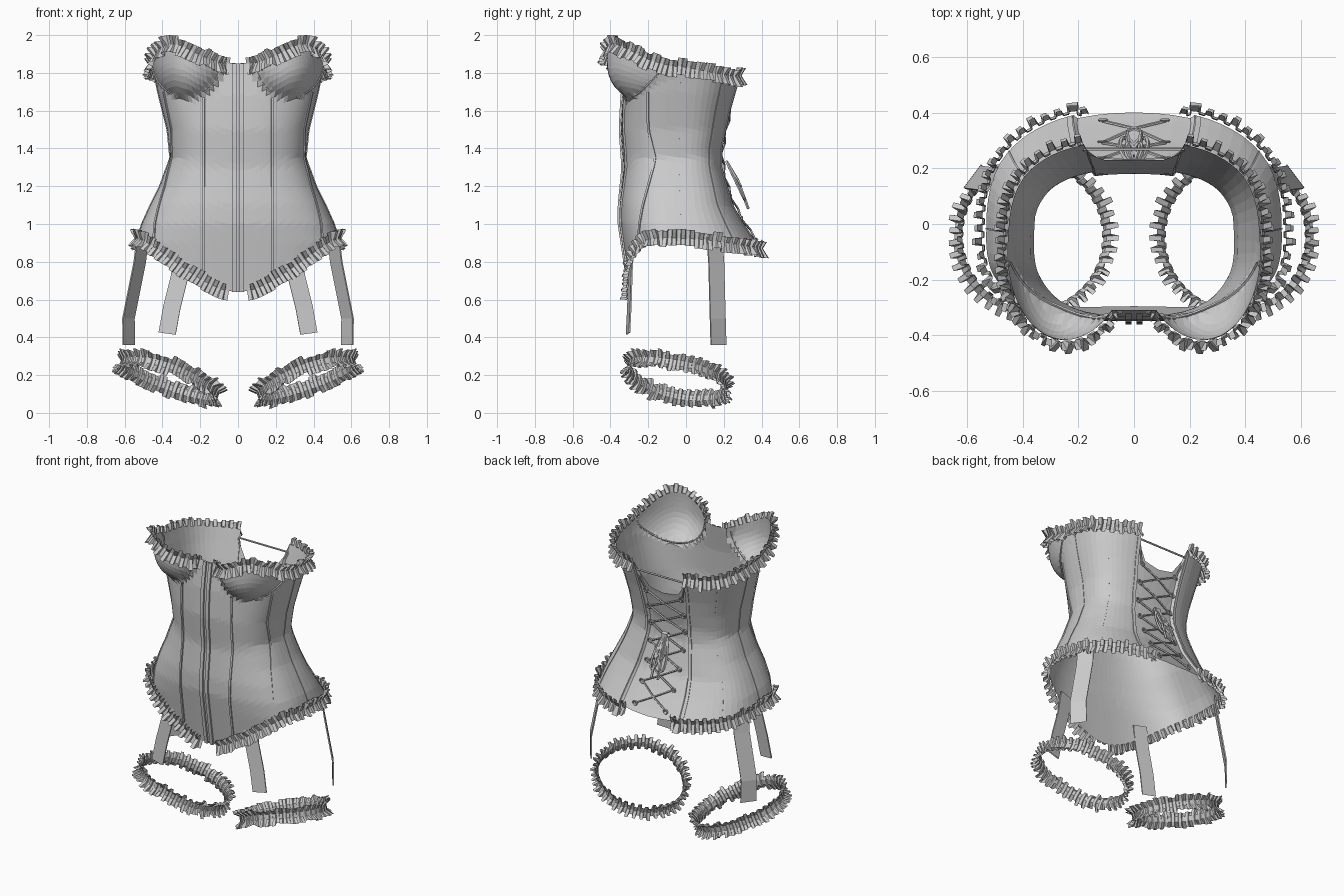
import bpy, math, random
from mathutils import Vector

random.seed(4)
if "Cube" in bpy.data.objects:
    bpy.data.objects.remove(bpy.data.objects["Cube"])

grey = bpy.data.materials.new("plain grey")
grey.use_nodes = True
grey.diffuse_color = (0.6, 0.6, 0.6, 1)
grey.node_tree.nodes["Principled BSDF"].inputs["Base Color"].default_value = (0.6, 0.6, 0.6, 1)

Z = Vector((0, 0, 1))
BACKWARD = Vector((0, 1, 0))
MID_Y = -0.06
ROUND = 0.77
FRONT_ROUND = 0.8
BACK_ROUND = 0.68
BACK_EDGE = 162

# Body measurements by height, and edge heights by angle from the front centre
WIDTH = [(.6, .5), (.8, .53), (.9, .54), (1, .51), (1.1, .465), (1.2, .415), (1.35, .36),
         (1.5, .375), (1.7, .425), (1.85, .455), (2, .475)]
FRONT = [(.6, -.29), (.8, -.32), (1, -.35), (1.1, -.35), (1.3, -.33), (1.5, -.345), (1.68, -.335), (1.85, -.31)]
BACK = [(.85, .425), (.9, .385), (1, .315), (1.1, .255), (1.3, .195), (1.4, .195), (1.6, .24), (1.8, .3)]
TOP = [(0, 1.85), (8, 1.86), (18, 1.9), (30, 1.95), (42, 1.96), (55, 1.93), (70, 1.88),
       (90, 1.84), (110, 1.81), (135, 1.79), (BACK_EDGE, 1.79), (165, 1.64), (180, 1.61)]
BOTTOM = [(0, .64), (5, .65), (15, .7), (30, .785), (45, .86), (60, .91), (80, .93),
          (100, .92), (130, .89), (180, .86)]
SIDE_LINE = [(.88, 50), (1.1, 60), (1.35, 73), (1.5, 66), (1.7, 64)]


def look_up(table, k):
    if k <= table[0][0]:
        return table[0][1]
    for (k0, v0), (k1, v1) in zip(table, table[1:]):
        if k <= k1:
            return v0 + (v1 - v0) * (k - k0) / (k1 - k0)
    return table[-1][1]


def surface(deg, z):
    """Point on the left half of the body, with the bust cup pushed forward."""
    s, c = math.sin(math.radians(deg)), math.cos(math.radians(deg))
    x = look_up(WIDTH, z) * abs(s) ** ROUND
    if c > 0:
        y = MID_Y - c ** FRONT_ROUND * (MID_Y - look_up(FRONT, z))
        dz = (z - 1.86) / (0.19 if z < 1.86 else 0.4)
        d = ((x - .27) / .19) ** 2 + dz * dz
        bump = 0.13 * max(0, 1 - d) ** 0.75
        y -= bump
        x += bump * 0.15
    else:
        y = MID_Y + abs(c) ** BACK_ROUND * (look_up(BACK, z) - MID_Y)
    if deg > BACK_EDGE + 1:
        y -= 0.015
    return Vector((x, y, z))


def angle_at(x, z):
    """Angle from the front centre that gives a sideways distance."""
    return math.degrees(math.asin(min(1, (x / look_up(WIDTH, z)) ** (1 / ROUND))))


def sheet(name, rows, ring=False):
    """Grid of quads from rows of points, mirrored to the other side."""
    n, m = len(rows), len(rows[0])
    faces = []
    for i in range(n - 1):
        for j in range(m if ring else m - 1):
            l = (j + 1) % m
            faces.append((i * m + j, (i + 1) * m + j, (i + 1) * m + l, i * m + l))
    mesh = bpy.data.meshes.new(name)
    mesh.from_pydata([p for row in rows for p in row], [], faces)
    mesh.materials.append(grey)
    obj = bpy.data.objects.new(name, mesh)
    bpy.context.collection.objects.link(obj)
    mirror = obj.modifiers.new("mirror", 'MIRROR')
    mirror.merge_threshold = 0.0005


def resample(pts, n):
    """Even spacing along a path."""
    lengths = [0]
    for a, b in zip(pts, pts[1:]):
        lengths.append(lengths[-1] + (b - a).length)
    out, i = [], 0
    for k in range(n):
        d = lengths[-1] * k / (n - 1)
        while i < len(pts) - 2 and lengths[i + 1] < d:
            i += 1
        f = (d - lengths[i]) / max(lengths[i + 1] - lengths[i], 1e-9)
        out.append(pts[i].lerp(pts[i + 1], f))
    return out


def frames(pts, up):
    """Point, outward and upward directions along a path."""
    result = []
    for i, p in enumerate(pts):
        tangent = (pts[min(i + 1, len(pts) - 1)] - pts[max(i - 1, 0)]).normalized()
        out = tangent.cross(up).normalized()
        result.append((p, out, out.cross(tangent)))
    return result


def tube(name, pts, r, up=Z, sides=5):
    turns = [2 * math.pi * i / sides for i in range(sides)]
    sheet(name, [[p + o * r * math.cos(a) + u * r * math.sin(a) for a in turns]
                 for p, o, u in frames(pts, up)], ring=True)


def ruffle(name, pts, profile, up=Z, pitch=0.046):
    """Square box pleats; the profile lists height, flare and pleat depth."""
    length = sum((b - a).length for a, b in zip(pts, pts[1:]))
    path = resample(pts, 4 * int(length / pitch) + 1)
    rows, jitter, lift = [], 1, 0
    for i, (p, o, u) in enumerate(frames(path, up)):
        if i % 4 == 0:
            jitter, lift = random.uniform(.5, 1.3), random.uniform(-.01, .01)
        wave = jitter if i % 4 > 1 else -0.5
        along = u.cross(o) * (pitch * 0.09 if i % 2 else -pitch * 0.09)
        rows.append([p + along + u * (h + (lift if depth > .01 else 0)) + o * (flare + depth * wave)
                     for h, flare, depth in profile])
    sheet(name, rows)


# Corset body
ROWS = 34
COLUMNS = list(range(0, 78, 3)) + list(range(78, 160, 6)) + [BACK_EDGE, 163.5, 170, 175, 180]
sheet("corset_body", [[surface(t, look_up(BOTTOM, t) + (look_up(TOP, t) - look_up(BOTTOM, t)) * v / ROWS)
                       for v in range(ROWS + 1)] for t in COLUMNS])


# Ruffles on the top and bottom edges
def edge(table, end):
    angles = [3 + i * (end - 3) / 120 for i in range(121)]
    return [surface(t, look_up(table, t)) for t in angles]


ruffle("top_ruffle", edge(TOP, BACK_EDGE), [(-.055, .028, .02), (-.005, .006, .006), (.035, .02, .02)])
ruffle("bottom_ruffle", edge(BOTTOM, 168), [(-.045, .026, .02), (0, .008, .006), (.04, .018, .018)])


# Raised seams, front busk and back facings
def seam(name, angle, low, high, width, height):
    rows = []
    for i in range(31):
        z = low + (high - low) * i / 30
        t = angle(z)
        p = surface(t, z)
        side = (surface(t + 1, z) - surface(t - 1, z) if t > 5 else Vector((1, 0, 0))).normalized()
        out = side.cross(Z)
        rows.append([p + side * s * width + out * h for s, h in
                     ((-1, .001), (-1, height), (1, height), (1, .001))])
    sheet(name, rows)


seam("front_seam", lambda z: angle_at(.18, z), .74, 1.67, .006, .01)
seam("front_side_seam", lambda z: look_up(SIDE_LINE, z), .9, 1.7, .006, .007)
seam("side_seam", lambda z: 92, .93, 1.83, .003, .004)
seam("back_side_seam", lambda z: 128, .9, 1.78, .003, .004)
seam("back_facing", lambda z: BACK_EDGE - 1.5, .88, 1.78, .01, .006)
seam("front_busk", lambda z: angle_at(.02, z), .64, 1.85, .011, .012)

# Wire under each cup
arc = []
for i in range(21):
    a = math.pi * (1 + i / 20)
    z = 1.86 + .19 * math.sin(a)
    arc.append(surface(angle_at(.27 + .18 * math.cos(a), z), z) + Vector((0, -.002, 0)))
tube("cup_wire", arc, .006, BACKWARD)

# Back lacing with eyelets
HOLES = 7
holes = []
for i in range(HOLES):
    z = 1.6 - i * .115
    holes.append(surface(180 - angle_at(.13 - .003 * i, z), z) + Vector((0, .01, 0)))
for i, h in enumerate(holes):
    loop = [h + Vector((.014 * math.cos(a), .004, .014 * math.sin(a)))
            for a in [math.pi * k / 4 for k in range(9)]]
    tube("eyelet_%d" % (i + 1), loop, .005, BACKWARD, 4)
    if i < HOLES - 1:
        end = holes[i + 1] * Vector((-1, 1, 1))
        tube("lace_%d" % (i + 1), [h, (h + end) / 2 + Vector((0, .012, 0)), end], .006)
top_hole = surface(BACK_EDGE - 1, 1.74)
tube("top_lace", [top_hole, top_hole * Vector((0, 1, 1))], .006)
tube("upper_lace", [top_hole, holes[0]], .006)

# Bow hanging at the waist
knot = Vector((0, .215, 1.33))


def bow_loop(name, wide, out, drop):
    pts = []
    for i in range(17):
        a = 2 * math.pi * i / 16
        reach = (1 - math.cos(a)) / 2
        pts.append(knot + Vector((wide * (reach + .8 * math.sin(a)), out * reach, -drop * reach)))
    tube(name, pts, .008, BACKWARD)


bow_loop("long_bow_loop", .035, .095, .2)
bow_loop("short_bow_loop", .02, .075, .13)
tube("bow_tail", [knot, knot + Vector((.02, .06, -.1)), knot + Vector((.025, .115, -.25))], .008, BACKWARD)
tube("bow_knot", [knot - Vector((.02, 0, 0)), knot + Vector((.02, 0, 0))], .018)


# Suspender straps
def strap(name, pts, across):
    across = Vector(across)
    n = across.cross(Z).normalized() * .004
    sheet(name, [[p - across - n, p + across - n, p + across + n, p - across + n]
                 for p in map(Vector, pts)], ring=True)


strap("front_strap", [(.29, -.29, .86), (.31, -.295, .72), (.35, -.3, .56), (.375, -.307, .42)], (.045, .008, .006))
strap("back_strap", [(.505, .15, .93), (.52, .16, .8), (.58, .168, .5), (.578, .172, .36)], (-.03, .04, 0))

# Leg garters, arched over the front of the thigh
ring = []
for i in range(97):
    a = 2 * math.pi * i / 96
    x, y = .255 * math.cos(a), .258 * math.sin(a)
    arch = .03 * math.sin(a) ** 2 if y < 0 else 0
    ring.append(Vector((.365 + x, -.045 + y, .177 + .34 * x - .16 * y + arch)))
ruffle("leg_garter", ring, [(-.046, .022, .018), (-.016, .002, .004), (.016, .002, .004), (.046, .022, .018)],
       Vector((-.34, .16, 1)).normalized(), .04)
